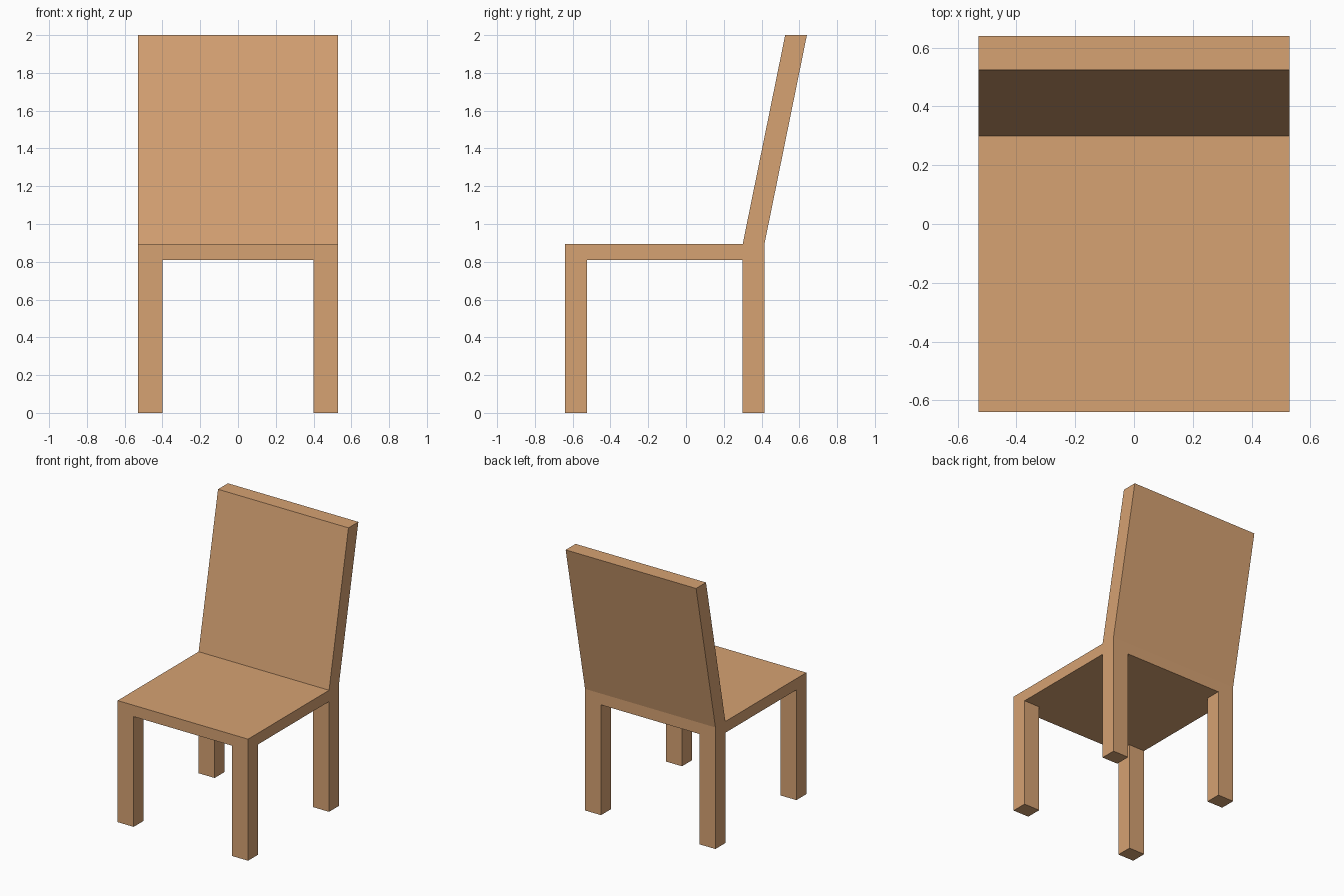
import bpy

if "Cube" in bpy.data.objects:
    bpy.data.objects.remove(bpy.data.objects["Cube"])

W, D = 0.53, 0.64              # half width, half depth
LEG_X, LEG_Y = 0.13, 0.115     # leg section
SEAT_Z, SEAT_TOP, TOP = 0.81, 0.893, 2.0
BACK_Y = 0.415                 # rear edge of the seat

wood = bpy.data.materials.new("wood")
wood.diffuse_color = (0.67, 0.36, 0.17, 1)
wood.use_nodes = True
wood.node_tree.nodes["Principled BSDF"].inputs["Base Color"].default_value = wood.diffuse_color


def prism(name, profile, x0, x1):
    """Extrude a (y, z) side profile, counter-clockwise seen from +x, from x0 to x1."""
    n = len(profile)
    verts = [(x, y, z) for x in (x0, x1) for y, z in profile]
    faces = [tuple(reversed(range(n))), tuple(range(n, 2 * n))]
    faces += [(i, (i + 1) % n, n + (i + 1) % n, n + i) for i in range(n)]
    mesh = bpy.data.meshes.new(name)
    mesh.from_pydata(verts, [], faces)
    mesh.materials.append(wood)
    obj = bpy.data.objects.new(name, mesh)
    bpy.context.collection.objects.link(obj)
    return obj


def rect(y0, y1, z0, z1):
    return [(y0, z0), (y1, z0), (y1, z1), (y0, z1)]


# Seat slab
prism("seat", rect(-D, BACK_Y, SEAT_Z, SEAT_TOP), -W, W)

# Leaning backrest, rising from the rear strip of the seat
prism("backrest", [(BACK_Y - LEG_Y, SEAT_TOP), (BACK_Y, SEAT_TOP),
                   (D, TOP), (D - LEG_Y, TOP)], -W, W)

# Legs flush with the seat corners, mirrored left to right
for name, y0 in (("front_legs", -D), ("back_legs", BACK_Y - LEG_Y)):
    legs = prism(name, rect(y0, y0 + LEG_Y, 0, SEAT_Z), W - LEG_X, W)
    legs.modifiers.new("mirror", 'MIRROR').use_axis[0] = True
